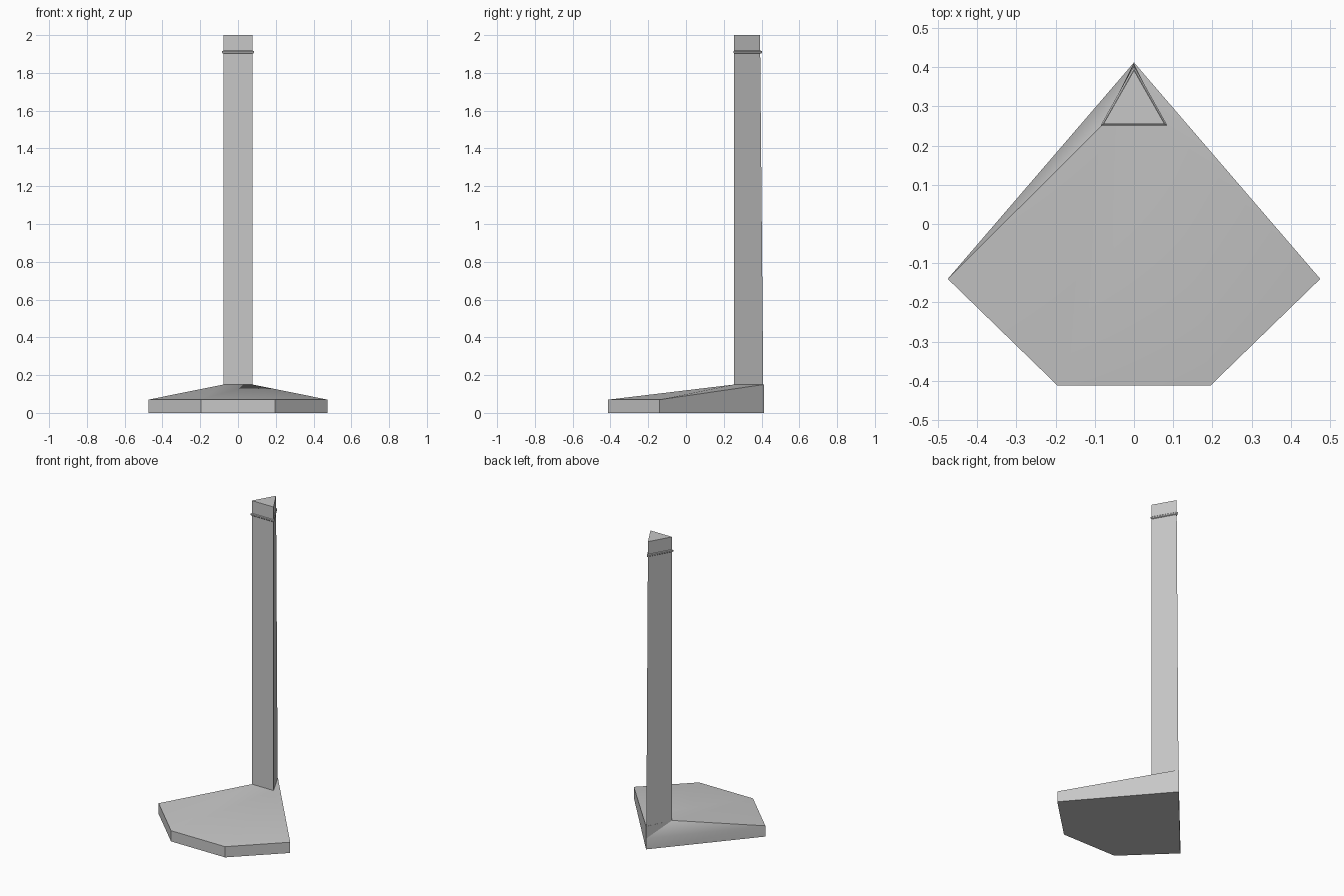
import bpy
from math import radians

cube = bpy.data.objects.get("Cube")
if cube:
    bpy.data.objects.remove(cube, do_unlink=True)

grey = bpy.data.materials.new("plain grey")
grey.use_nodes = True
grey.diffuse_color = (0.57, 0.57, 0.57, 1)
grey.node_tree.nodes["Principled BSDF"].inputs["Base Color"].default_value = (0.57, 0.57, 0.57, 1)


def make(name, verts, faces):
    mesh = bpy.data.meshes.new(name)
    mesh.from_pydata(verts, [], faces)
    mesh.materials.append(grey)
    obj = bpy.data.objects.new(name, mesh)
    bpy.context.collection.objects.link(obj)
    bpy.ops.object.select_all(action="DESELECT")
    obj.select_set(True)
    bpy.context.view_layer.objects.active = obj
    bpy.ops.object.mode_set(mode="EDIT")
    bpy.ops.mesh.select_all(action="SELECT")
    bpy.ops.mesh.normals_make_consistent(inside=False)
    bpy.ops.object.mode_set(mode="OBJECT")
    bpy.ops.object.shade_smooth_by_angle(angle=radians(30))
    return obj


def loft(name, loops):
    """Join stacked loops with side faces and close both ends."""
    n = len(loops[0])
    verts = [v for loop in loops for v in loop]
    faces = [tuple(range(n)), tuple(range(len(verts) - n, len(verts)))]
    for k in range(len(loops) - 1):
        for i in range(n):
            j = (i + 1) % n
            faces.append((k * n + i, k * n + j, k * n + n + j, k * n + n + i))
    return make(name, verts, faces)


def triangle(half, front, back, z):
    return [(-half, front, z), (half, front, z), (0, back, z)]


RIM, SEAT = 0.07, 0.15

# Five-sided foot: a low rim rising to the bottom of the post
outline = [(-0.195, -0.412), (0.195, -0.412), (0.475, -0.14), (0, 0.412), (-0.475, -0.14)]
verts = [(x, y, 0) for x, y in outline] + [(x, y, RIM) for x, y in outline]
verts += [(-0.078, 0.255, SEAT), (0.078, 0.255, SEAT), (0, 0.412, SEAT)]
left_seat, right_seat, back_seat = 10, 11, 12
faces = [(0, 1, 2, 3, 4)]
faces += [(0, 1, 6, 5), (1, 2, 7, 6), (3, 4, 9, 8), (4, 0, 5, 9)]   # rim
faces += [(2, 3, 8, back_seat, 7)]                                  # tall wall
faces += [(5, 6, right_seat, left_seat), (6, 7, right_seat),
          (5, left_seat, 9), (7, back_seat, right_seat),
          (9, left_seat, 8)]                                        # sloping top
faces += [(left_seat, back_seat, 8), (left_seat, right_seat, back_seat)]
make("base", verts, faces)

# Triangular post, its back edge leaning slightly forward
loft("post", [triangle(0.078, 0.255, 0.409, SEAT - 0.01), triangle(0.078, 0.255, 0.392, 2)])

# Thin rounded band close to the top
band = [(-0.008, 0), (-0.004, 0.006), (0.004, 0.006), (0.008, 0)]
loft("top_band", [triangle(0.079 + r, 0.255 - r * 0.6, 0.394 + r * 1.6, 1.91 + z) for z, r in band])
